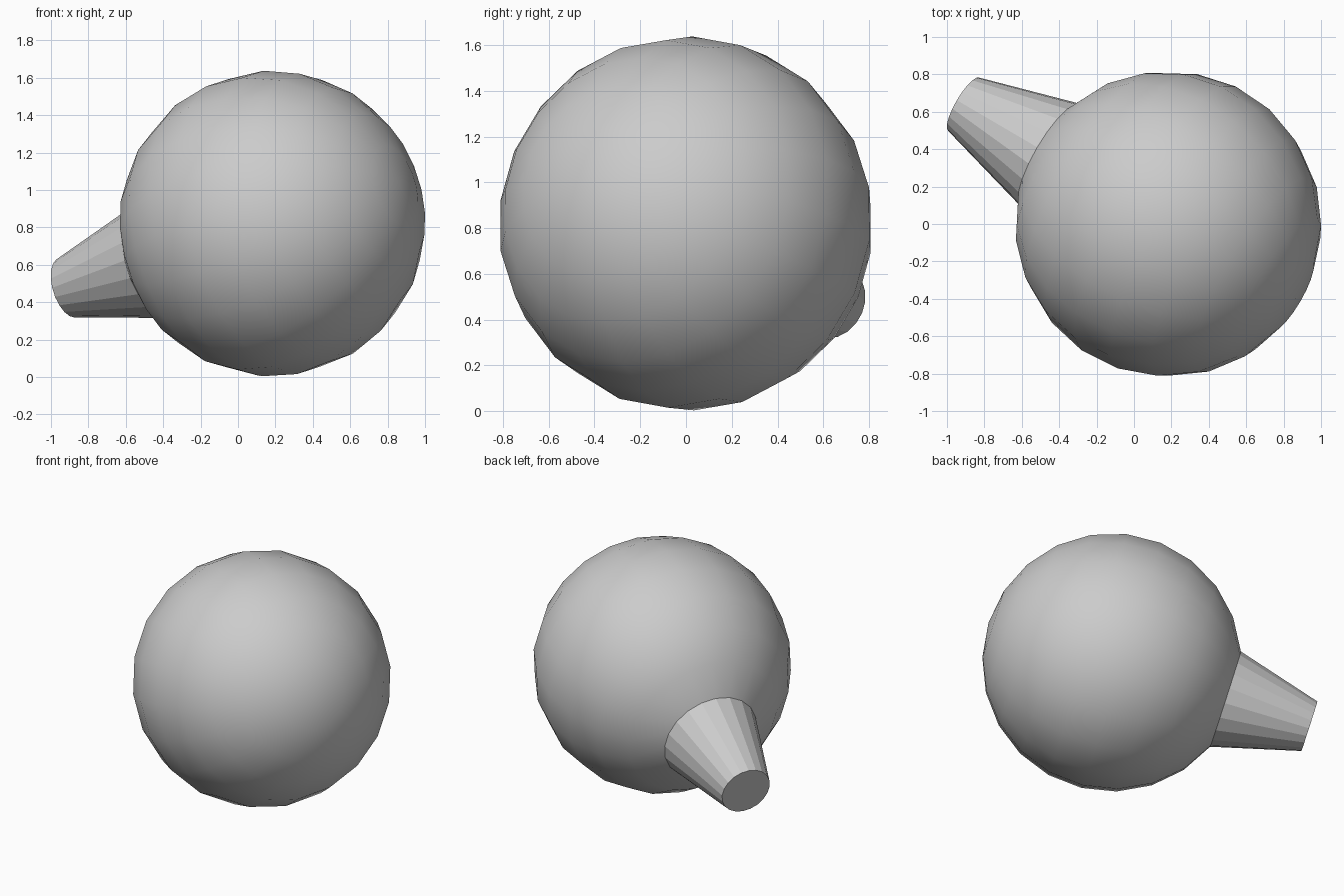
import bpy, bmesh, math
from mathutils import Vector

if "Cube" in bpy.data.objects:
    bpy.data.objects.remove(bpy.data.objects["Cube"])

SIDES = 20
CENTRE = Vector((0.183, 0, 0.82))
TIP = Vector((-0.91, 0.64, 0.477))
R = 0.819
OPEN = math.radians(22.8)       # half angle of the globe's opening
STEPS = 10
axis = TIP - CENTRE
length = axis.length
turn = axis.to_track_quat('Z', 'Y')


def lathe(name, profile, cap_first=False, smooth=True):
    """Revolve (radius, height) points around the tilted axis."""
    bm = bmesh.new()
    rings = []
    for r, h in profile:
        if r < 1e-5:
            rings.append([bm.verts.new((0, 0, h))] * SIDES)
        else:
            rings.append([bm.verts.new((r * math.cos(math.tau * i / SIDES),
                                        r * math.sin(math.tau * i / SIDES), h))
                          for i in range(SIDES)])
    for a, b in zip(rings, rings[1:]):
        for i in range(SIDES):
            j = (i + 1) % SIDES
            bm.faces.new(list(dict.fromkeys((a[i], b[i], b[j], a[j])))).smooth = smooth
    if cap_first:
        bm.faces.new(rings[0])
    bmesh.ops.recalc_face_normals(bm, faces=bm.faces)
    mesh = bpy.data.meshes.new(name)
    bm.to_mesh(mesh)
    bm.free()
    obj = bpy.data.objects.new(name, mesh)
    bpy.context.collection.objects.link(obj)
    obj.rotation_mode = 'QUATERNION'
    obj.rotation_quaternion = turn
    obj.location = CENTRE
    return obj


# Round globe, open where the neck joins
angles = [OPEN + (math.pi - OPEN) * k / STEPS for k in range(STEPS + 1)]
globe = [(R * math.sin(a), R * math.cos(a)) for a in angles]
lathe("globe", globe)

# Tapered faceted neck with a flat end
lathe("neck", [(0.165, length), globe[0]], cap_first=True, smooth=False)
